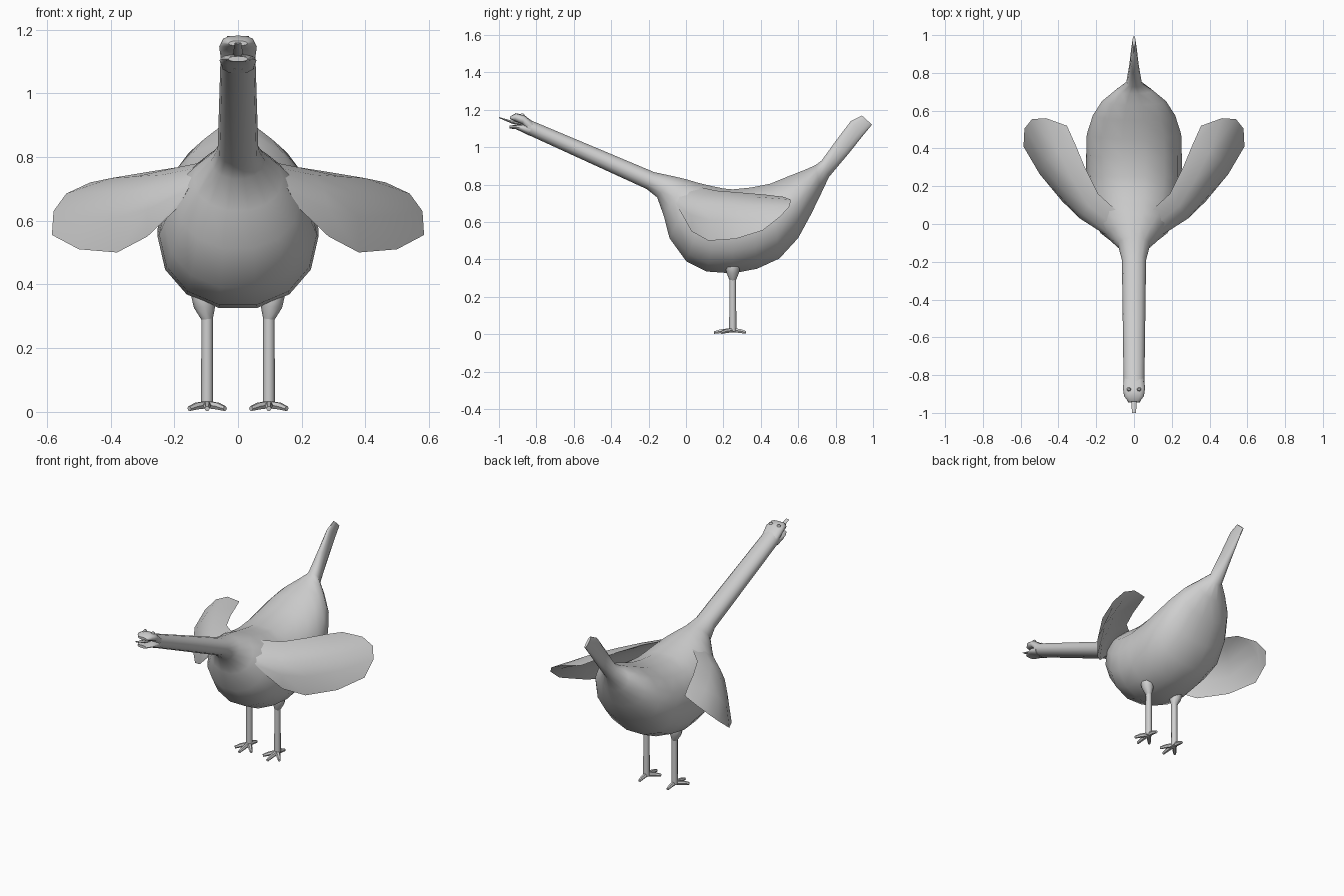
import bpy, bmesh, math
from mathutils import Vector as V

grey = bpy.data.materials.new("plain grey")
grey.diffuse_color = (0.62, 0.62, 0.62, 1)


def loft(name, rings, angle=50, mirror=False):
    """Skin a list of closed rings, cap both ends."""
    bm = bmesh.new()
    vr = [[bm.verts.new(p) for p in r] for r in rings]
    n = len(vr[0])
    for a, b in zip(vr, vr[1:]):
        for i in range(n):
            j = (i + 1) % n
            bm.faces.new((a[i], a[j], b[j], b[i]))
    bm.faces.new(vr[0])
    bm.faces.new(vr[-1])
    bmesh.ops.recalc_face_normals(bm, faces=bm.faces)
    me = bpy.data.meshes.new(name)
    bm.to_mesh(me)
    bm.free()
    me.materials.append(grey)
    for p in me.polygons:
        p.use_smooth = True
    me.set_sharp_from_angle(angle=math.radians(angle))
    ob = bpy.data.objects.new(name, me)
    bpy.context.collection.objects.link(ob)
    if mirror:
        ob.modifiers.new("mirror", 'MIRROR').use_mirror_merge = False
    return ob


def side_loft(name, stations, n=14, power=2.0, angle=50):
    """Stations: top y, top z, bottom y, bottom z, half width."""
    rings = []
    for ty, tz, by, bz, w in stations:
        top, bot = V((0, ty, tz)), V((0, by, bz))
        mid, half = (top + bot) / 2, (top - bot) / 2
        ring = []
        for i in range(n):
            t = 2 * math.pi * i / n
            c, s = math.cos(t), math.sin(t)
            c = math.copysign(abs(c) ** (2 / power), c)
            s = math.copysign(abs(s) ** (2 / power), s)
            ring.append(mid + half * s + V((w * c, 0, 0)))
        rings.append(ring)
    return loft(name, rings, angle)


def tube(name, pts, n=8):
    """Mirrored tube through (x, y, z, radius) points."""
    rings = []
    d = (V(pts[-1][:3]) - V(pts[0][:3])).normalized()
    u = d.cross(V((0, 0, 1)) if abs(d.z) < 0.8 else V((0, 1, 0))).normalized()
    v = d.cross(u)
    for x, y, z, r in pts:
        rings.append([V((x, y, z)) + r * (u * math.cos(2 * math.pi * i / n)
                      + v * math.sin(2 * math.pi * i / n)) for i in range(n)])
    return loft(name, rings, 50, True)


# Body with long neck and upright tail
side_loft("body", [
    (-0.83, 1.145, -0.865, 1.075, 0.055),
    (-0.17, 0.868, -0.21, 0.775, 0.064),
    (-0.07, 0.847, -0.155, 0.73, 0.085),
    (0.00, 0.832, -0.12, 0.63, 0.14),
    (0.06, 0.815, -0.09, 0.51, 0.195),
    (0.14, 0.797, 0.00, 0.385, 0.232),
    (0.20, 0.785, 0.11, 0.33, 0.248),
    (0.25, 0.78, 0.25, 0.32, 0.253),
    (0.35, 0.79, 0.38, 0.345, 0.253),
    (0.45, 0.81, 0.50, 0.40, 0.25),
    (0.55, 0.85, 0.60, 0.51, 0.218),
    (0.63, 0.88, 0.67, 0.64, 0.17),
    (0.69, 0.905, 0.725, 0.755, 0.10),
    (0.725, 0.93, 0.765, 0.84, 0.042),
    (0.80, 1.035, 0.87, 0.965, 0.026),
    (0.88, 1.14, 0.95, 1.065, 0.016),
    (0.94, 1.17, 0.995, 1.12, 0.008)], power=2.1)

# Head: open jaws and a thin tongue
side_loft("upper_jaw", [
    (-0.81, 1.13, -0.85, 1.085, 0.054),
    (-0.865, 1.172, -0.875, 1.122, 0.059),
    (-0.91, 1.182, -0.915, 1.138, 0.052),
    (-0.94, 1.165, -0.94, 1.15, 0.03)], 12, 2.4)
side_loft("lower_jaw", [
    (-0.82, 1.12, -0.84, 1.063, 0.054),
    (-0.87, 1.122, -0.885, 1.085, 0.058),
    (-0.91, 1.118, -0.91, 1.097, 0.05),
    (-0.945, 1.117, -0.945, 1.10, 0.03)], 12, 2.4)
side_loft("tongue", [
    (-0.85, 1.122, -0.85, 1.108, 0.016),
    (-0.93, 1.142, -0.93, 1.126, 0.014),
    (-1.0, 1.161, -1.0, 1.156, 0.011)], 8)

# Eyes
tube("eyes", [(0.027, -0.875, 1.16, 0.011), (0.027, -0.875, 1.174, 0.011),
              (0.027, -0.875, 1.181, 0.006)])

# Wings: each section is an arc through top edge, middle and bottom edge
sections = [
    ((0.08, 0.06, 0.79), (0.13, -0.05, 0.74), (0.19, -0.02, 0.64)),
    ((0.19, 0.16, 0.768), (0.27, 0.05, 0.70), (0.285, 0.03, 0.55)),
    ((0.26, 0.30, 0.757), (0.36, 0.17, 0.69), (0.38, 0.12, 0.50)),
    ((0.31, 0.42, 0.747), (0.46, 0.34, 0.69), (0.50, 0.265, 0.51)),
    ((0.355, 0.52, 0.735), (0.54, 0.555, 0.685), (0.585, 0.41, 0.555))]
rings = []
for top, mid, bot in sections:
    top, mid, bot = V(top), V(mid), V(bot)
    avg = (top + bot) / 2

    def arc(t, m):
        return (1 - t) ** 2 * top + 2 * t * (1 - t) * (2 * m - avg) + t * t * bot
    inner = mid.lerp(avg, 0.45)
    rings.append([arc(t / 4, mid) for t in range(5)]
                 + [arc(t / 4, inner) for t in (3, 2, 1)])
loft("wings", rings, 50, True)

# Legs, thighs and four-toed feet
LX, LY = 0.097, 0.25
tube("thighs", [(LX, LY, 0.29, 0.018), (LX + 0.008, LY, 0.33, 0.034),
                (LX + 0.012, LY, 0.365, 0.038), (LX + 0.012, LY, 0.41, 0.03)])
tube("legs", [(LX, LY, 0.015, 0.019), (LX, LY, 0.34, 0.018)])
for i, (dx, dy) in enumerate([(0, -0.10), (0.056, -0.062), (-0.056, -0.062), (0, 0.07)]):
    tube(f"toe_{i + 1}", [(LX, LY, 0.022, 0.013),
                          (LX + dx * 0.6, LY + dy * 0.6, 0.017, 0.012),
                          (LX + dx, LY + dy, 0.009, 0.008)], 6)
